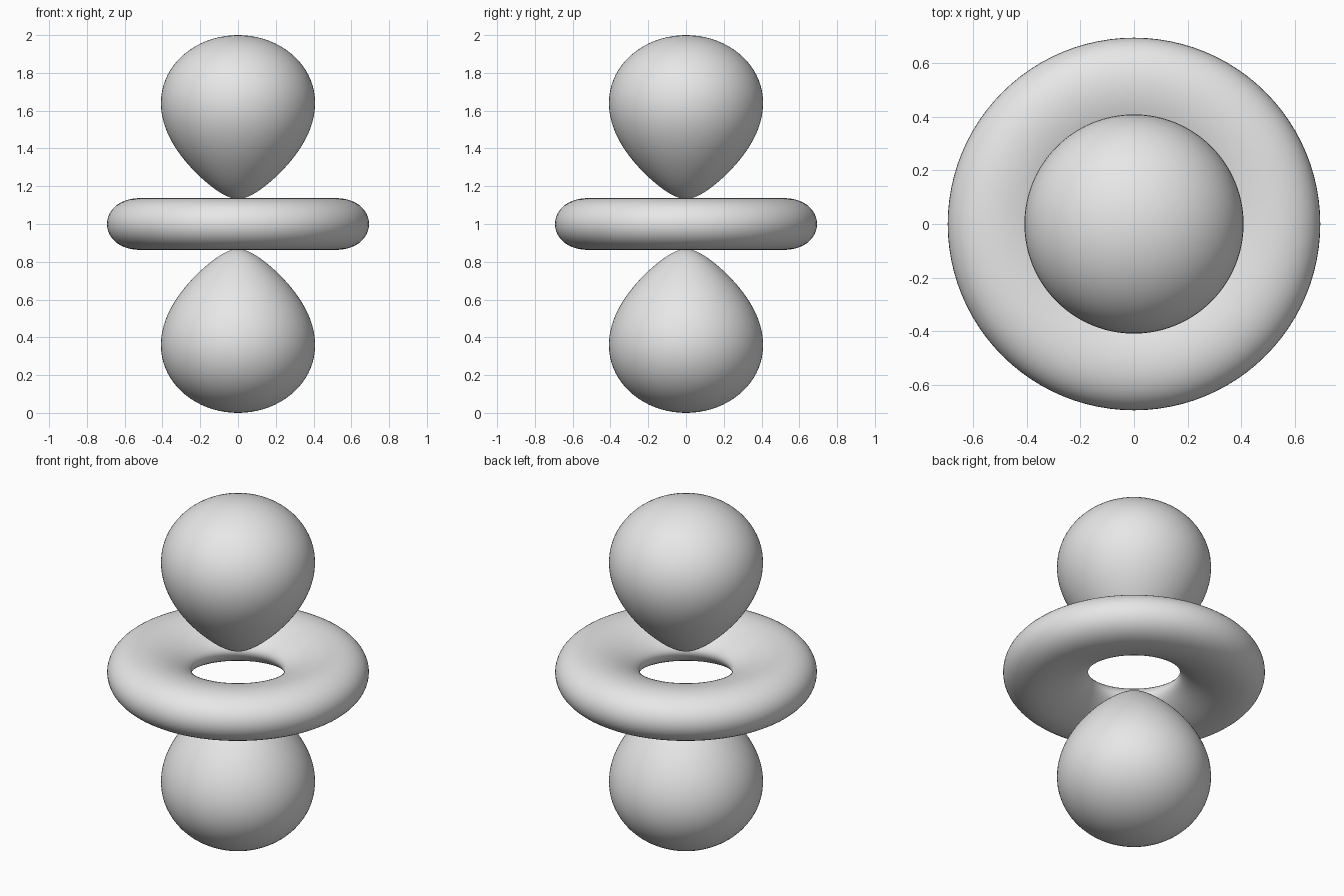
import bpy
import bmesh
from math import sin, cos, asin, acos, sqrt, exp, pi
from mathutils import Vector

cube = bpy.data.objects.get("Cube")
if cube:
    bpy.data.objects.remove(cube, do_unlink=True)

# Both shapes are level surfaces of |3 cos^2 - 1| * r^2 * exp(-r / DECAY)
DECAY = 0.215
LEVEL = 0.0191
PEAK = 2 * DECAY
CENTRE_Z = 1.0
SEGMENTS = 96
STEPS = 64


def radial(r):
    return r * r * exp(-r / DECAY)


RATIO = LEVEL / radial(PEAK)


def level_radius(cos_polar, outer):
    """Distance from the centre to the outer or inner wall in one direction."""
    target = LEVEL / abs(3 * cos_polar ** 2 - 1)
    inside, outside = PEAK, (1.5 if outer else 0.001)
    for _ in range(50):
        mid = (inside + outside) / 2
        if radial(mid) > target:
            inside = mid
        else:
            outside = mid
    return inside


def revolve(name, profile, closed, material):
    """Spin a (radius, height) profile around the vertical axis."""
    bm = bmesh.new()
    verts = [bm.verts.new((r, 0, z)) for r, z in profile]
    edges = [bm.edges.new(pair) for pair in zip(verts, verts[1:])]
    if closed:
        edges.append(bm.edges.new((verts[-1], verts[0])))
    bmesh.ops.spin(bm, geom=verts + edges, cent=Vector(), axis=(0, 0, 1),
                   angle=2 * pi, steps=SEGMENTS)
    bmesh.ops.remove_doubles(bm, verts=bm.verts[:], dist=0.0001)
    bmesh.ops.recalc_face_normals(bm, faces=bm.faces[:])
    for face in bm.faces:
        face.smooth = True
    mesh = bpy.data.meshes.new(name)
    bm.to_mesh(mesh)
    bm.free()
    mesh.materials.append(material)
    obj = bpy.data.objects.new(name, mesh)
    obj.location.z = CENTRE_Z
    bpy.context.collection.objects.link(obj)
    return obj


grey = bpy.data.materials.new("light_grey")
grey.use_nodes = True
grey.diffuse_color = (0.8, 0.8, 0.8, 1)
grey.node_tree.nodes["Principled BSDF"].inputs["Base Color"].default_value = (0.8, 0.8, 0.8, 1)

# Teardrop lobes: over the outer wall, then back along the inner wall to the tip
lobe_limit = acos(sqrt((1 + RATIO) / 3))
lobe = []
for i in range(STEPS + 1):
    u = pi * i / STEPS
    polar = lobe_limit * sin(u)
    r = level_radius(cos(polar), u < pi / 2)
    lobe.append((max(0, r * sin(polar)), r * cos(polar)))
lobe[0] = (0, lobe[0][1])
lobe[-1] = (0, lobe[-1][1])
revolve("upper_lobe", lobe, False, grey)
revolve("lower_lobe", [(r, -z) for r, z in lobe], False, grey)

# Flattened ring: closed egg-shaped section
ring_limit = asin(sqrt((1 - RATIO) / 3))
ring = []
for i in range(STEPS):
    u = 2 * pi * i / STEPS
    lift = ring_limit * sin(u)
    r = level_radius(sin(lift), cos(u) > 0)
    ring.append((r * cos(lift), r * sin(lift)))
revolve("middle_ring", ring, True, grey)
